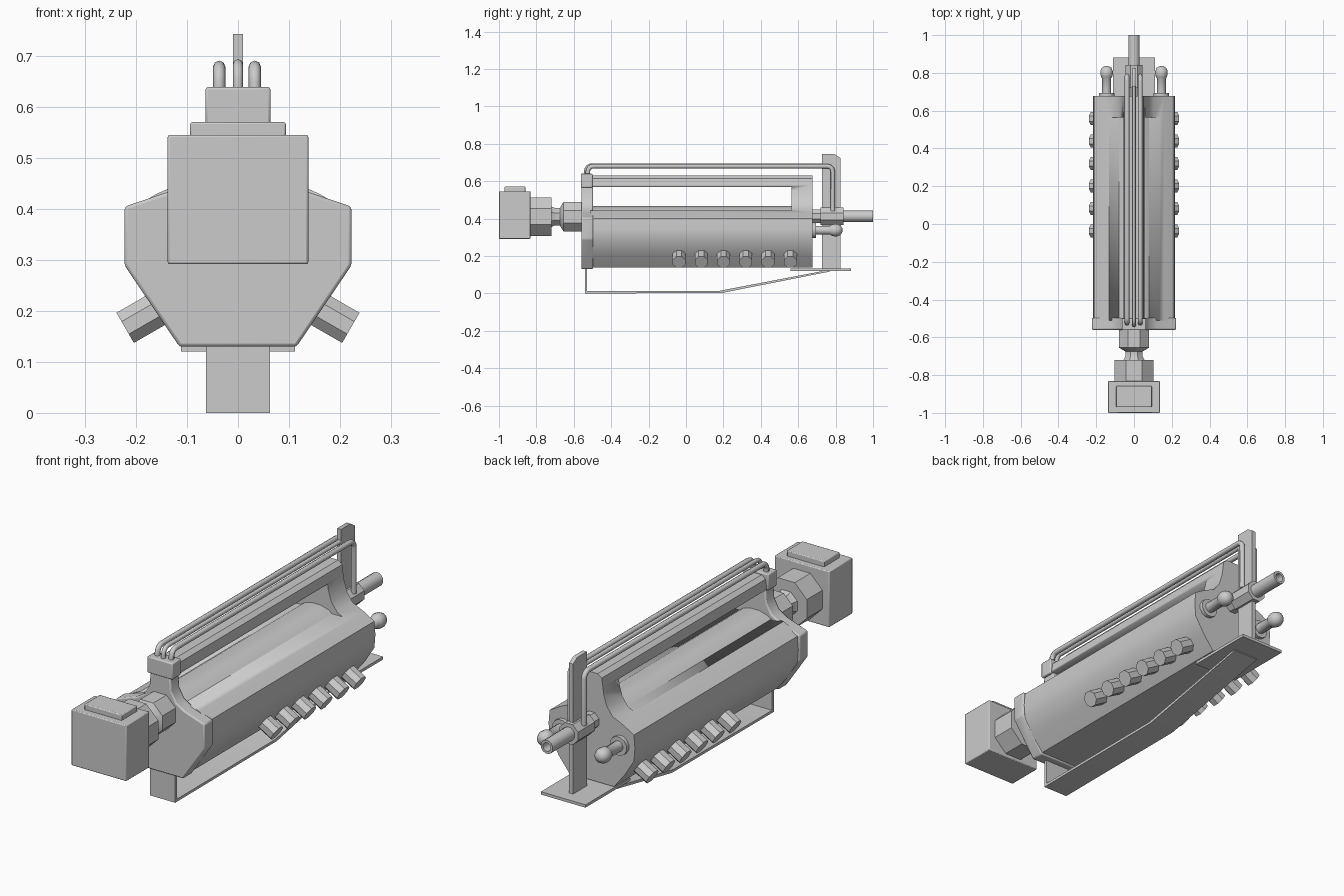
import bpy, bmesh, math
from mathutils import Vector

if "Cube" in bpy.data.objects:
    bpy.data.objects.remove(bpy.data.objects["Cube"])


def finish(name, bm, bevel=0.0, smooth=35):
    bmesh.ops.recalc_face_normals(bm, faces=bm.faces)
    me = bpy.data.meshes.new(name)
    bm.to_mesh(me)
    bm.free()
    ob = bpy.data.objects.new(name, me)
    bpy.context.collection.objects.link(ob)
    bpy.ops.object.select_all(action='DESELECT')
    ob.select_set(True)
    bpy.context.view_layer.objects.active = ob
    if bevel:
        m = ob.modifiers.new("bevel", 'BEVEL')
        m.width, m.segments, m.limit_method = bevel, 2, 'ANGLE'
    if smooth:
        bpy.ops.object.shade_smooth_by_angle(angle=math.radians(smooth))
    return ob


def prism(name, pts, axis, a, b, bevel=0.0):
    """Extrude a closed 2D profile along x (points y,z) or y (points x,z)."""
    bm = bmesh.new()
    put = (lambda p, t: (t, p[0], p[1])) if axis == 'x' else (lambda p, t: (p[0], t, p[1]))
    face = bm.faces.new([bm.verts.new(put(p, a)) for p in pts])
    ext = bmesh.ops.extrude_face_region(bm, geom=[face])
    move = Vector(put((0, 0), b - a))
    bmesh.ops.translate(bm, vec=move, verts=[v for v in ext['geom'] if isinstance(v, bmesh.types.BMVert)])
    return finish(name, bm, bevel)


def box(name, x, y, z, bevel=0.0):
    return prism(name, [(x[0], z[0]), (x[1], z[0]), (x[1], z[1]), (x[0], z[1])], 'y', y[0], y[1], bevel)


def mirrored(half):
    return half + [(-x, z) for x, z in reversed(half)]


def lathe(name, origin, direction, prof, n=16, smooth=35):
    """Spin (distance, radius) pairs round an axis."""
    bm = bmesh.new()
    q = Vector(direction).to_track_quat('Z', 'Y')
    rings = []
    for d, r in prof:
        rings.append([bm.verts.new(Vector(origin) + q @ Vector((
            r * math.cos(2 * math.pi * (i + .5) / n), r * math.sin(2 * math.pi * (i + .5) / n), d)))
            for i in range(n)])
    for r0, r1 in zip(rings, rings[1:]):
        for i in range(n):
            bm.faces.new((r0[i], r0[(i + 1) % n], r1[(i + 1) % n], r1[i]))
    bm.faces.new(rings[0])
    bm.faces.new(rings[-1])
    return finish(name, bm, 0, smooth)


def tube(name, pts, r):
    cu = bpy.data.curves.new(name, 'CURVE')
    cu.dimensions, cu.bevel_depth, cu.bevel_resolution, cu.use_fill_caps = '3D', r, 2, True
    s = cu.splines.new('POLY')
    s.points.add(len(pts) - 1)
    for p, c in zip(s.points, pts):
        p.co = (*c, 1)
    bpy.context.collection.objects.link(bpy.data.objects.new(name, cu))


# Main body: hull section with a long window cut through its neck
body = prism("body", mirrored([(.112, .138), (.165, .205), (.212, .28), (.217, .34), (.212, .4), (.16, .43),
                               (.105, .455), (.075, .495), (.06, .545), (.055, .58), (.05, .615), (.03, .63)]),
             'y', -.51, .677)
cutter = box("window_cutter", (-.4, .4), (-.6, .563), (.442, .57))
cutter.hide_render = True
cut = body.modifiers.new("window", 'BOOLEAN')
cut.object, cut.operation, cut.solver = cutter, 'DIFFERENCE', 'EXACT'
bpy.context.view_layer.objects.active = body
bpy.ops.object.modifier_apply(modifier="window")
bpy.data.objects.remove(cutter)
prism("window_floor_ridge", mirrored([(.09, .435), (.06, .455), (.02, .466)]), 'y', -.505, .565)

# Front end plate with narrow neck and head block
prism("front_plate", mirrored([(.115, .13), (.223, .29), (.223, .405), (.12, .44), (.08, .465),
                               (.055, .51), (.05, .575)]), 'y', -.56, -.497, .006)
box("head_block", (-.064, .064), (-.562, -.5), (.566, .64), .005)

# Drive unit in front
box("motor_box", (-.138, .138), (-1, -.832), (.292, .546), .004)
box("motor_cap", (-.094, .094), (-.97, -.858), (.54, .571), .004)
lathe("drive_shaft", (0, -.84, .41), (0, 1, 0),
      [(0, .112), (.12, .112), (.12, .06), (.14, .05), (.165, .05), (.185, .085), (.285, .085)], 8)

# Rows of angled plugs along the lower sides
for side in (-1, 1):
    for i in range(6):
        lathe("side_plug", (side * .135, -.037 + i * .119, .217), (side * .867, 0, -.5),
              [(0, .037), (.1, .037)], 8)

# Rear outlets with round tips
for side in (-1, 1):
    lathe("rear_outlet", (side * .145, .67, .338), (0, 1, 0),
          [(0, .043), (.024, .043), (.024, .024), (.1, .024), (.108, .03), (.122, .034),
           (.14, .034), (.157, .026), (.166, .01)], 12, 50)

# Rear collar and hollow rod
lathe("rear_collar", (0, .67, .412), (0, 1, 0), [(0, .04), (.05, .04), (.05, .05), (.172, .05)], 8)
lathe("rear_rod", (0, .83, .412), (0, 1, 0), [(0, .031), (.17, .031), (.17, .02), (.1, .02)], 12)

# Rear post, foot plate and the bent strap below
prism("rear_post", [(.727, .125), (.825, .125), (.825, .725), (.795, .744), (.727, .744)], 'x', -.01, .01)
box("foot_plate", (-.112, .112), (.56, .882), (.121, .134))
prism("under_strap", [(-.541, .14), (-.541, 0), (.19, .002), (.77, .117), (.77, .127), (.18, .014),
                      (-.528, .012), (-.528, .14)], 'x', -.063, .063)


# Three pipes running over the top
def bend(cy, cz, r, a0, a1):
    return [(cy + r * math.cos(math.radians(a0 + (a1 - a0) * k / 4)),
             cz + r * math.sin(math.radians(a0 + (a1 - a0) * k / 4))) for k in range(5)]


for x, r in ((-.037, .012), (.033, .012)):
    path = [(-.525, .63)] + bend(-.495, .65, .03, 180, 90) + bend(.755, .65, .03, 90, 0) + [(.785, .44)]
    tube("side_pipe", [(x, y, z) for y, z in path], r)
path = [(-.535, .63)] + bend(-.505, .655, .03, 180, 90) + [(.74, .685)]
tube("middle_pipe", [(0, y, z) for y, z in path], .01)
